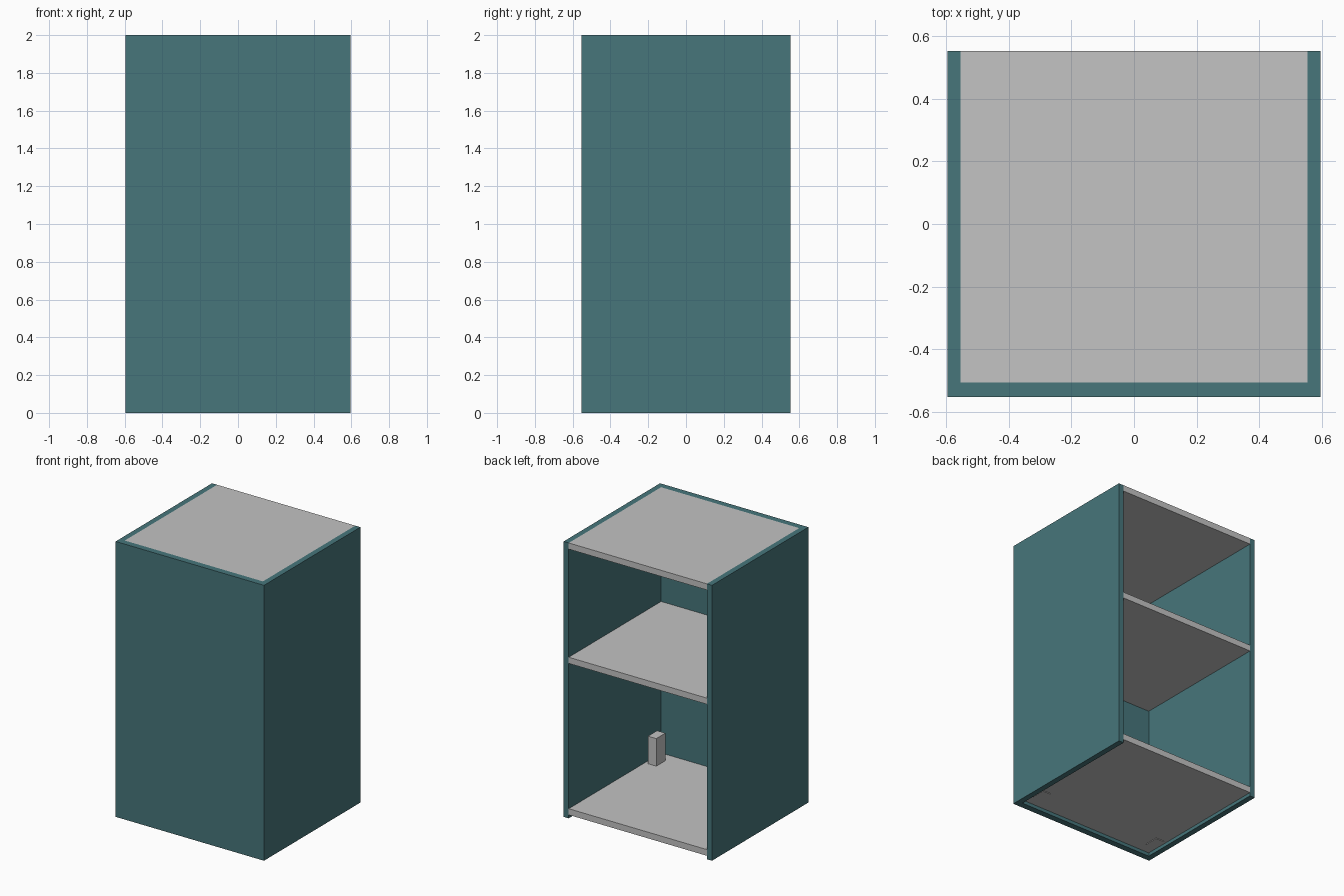
import bpy

if "Cube" in bpy.data.objects:
    bpy.data.objects.remove(bpy.data.objects["Cube"], do_unlink=True)


def make_material(name, rgb):
    mat = bpy.data.materials.new(name)
    mat.use_nodes = True
    color = (*rgb, 1.0)
    mat.diffuse_color = color
    mat.node_tree.nodes["Principled BSDF"].inputs["Base Color"].default_value = color
    return mat


teal = make_material("teal paint", (0.063, 0.181, 0.198))
grey = make_material("light grey", (0.546, 0.546, 0.546))


def box(name, low, high, mat):
    """Axis-aligned box between two corners."""
    center = [(a + b) / 2 for a, b in zip(low, high)]
    size = [b - a for a, b in zip(low, high)]
    bpy.ops.mesh.primitive_cube_add(size=1, location=center)
    obj = bpy.context.object
    obj.name = name
    obj.scale = size
    bpy.ops.object.transform_apply(location=False, rotation=False, scale=True)
    obj.data.materials.append(mat)
    return obj


HALF_W, HALF_D, HEIGHT = 0.596, 0.553, 2.0
INNER_W = 0.555          # inner faces of the side walls
SKIN_Y = -0.537          # back of the front skin
INNER_Y = -0.507         # inner face of the front
SHELF = 0.045

# Closed front: full-width skin with a core between the walls
box("front_panel", (-HALF_W, -HALF_D, 0), (HALF_W, SKIN_Y, HEIGHT), teal)
box("front_core", (-INNER_W, SKIN_Y, 0), (INNER_W, INNER_Y, HEIGHT), teal)

# Side walls and the small blocks standing by them
for side, name in ((1, "left"), (-1, "right")):
    xs = sorted((side * INNER_W, side * HALF_W))
    box(name + "_wall", (xs[0], SKIN_Y, 0), (xs[1], HALF_D, HEIGHT), teal)
    xs = sorted((side * 0.463, side * 0.53))
    box(name + "_block", (xs[0], -0.425, 0.02), (xs[1], -0.32, 0.27), grey)

# Shelves, open towards the back
for name, top in (("bottom_shelf", 0.07), ("middle_shelf", 1.17), ("top_shelf", HEIGHT)):
    box(name, (-INNER_W, INNER_Y, top - SHELF), (INNER_W, HALF_D, top), grey)
